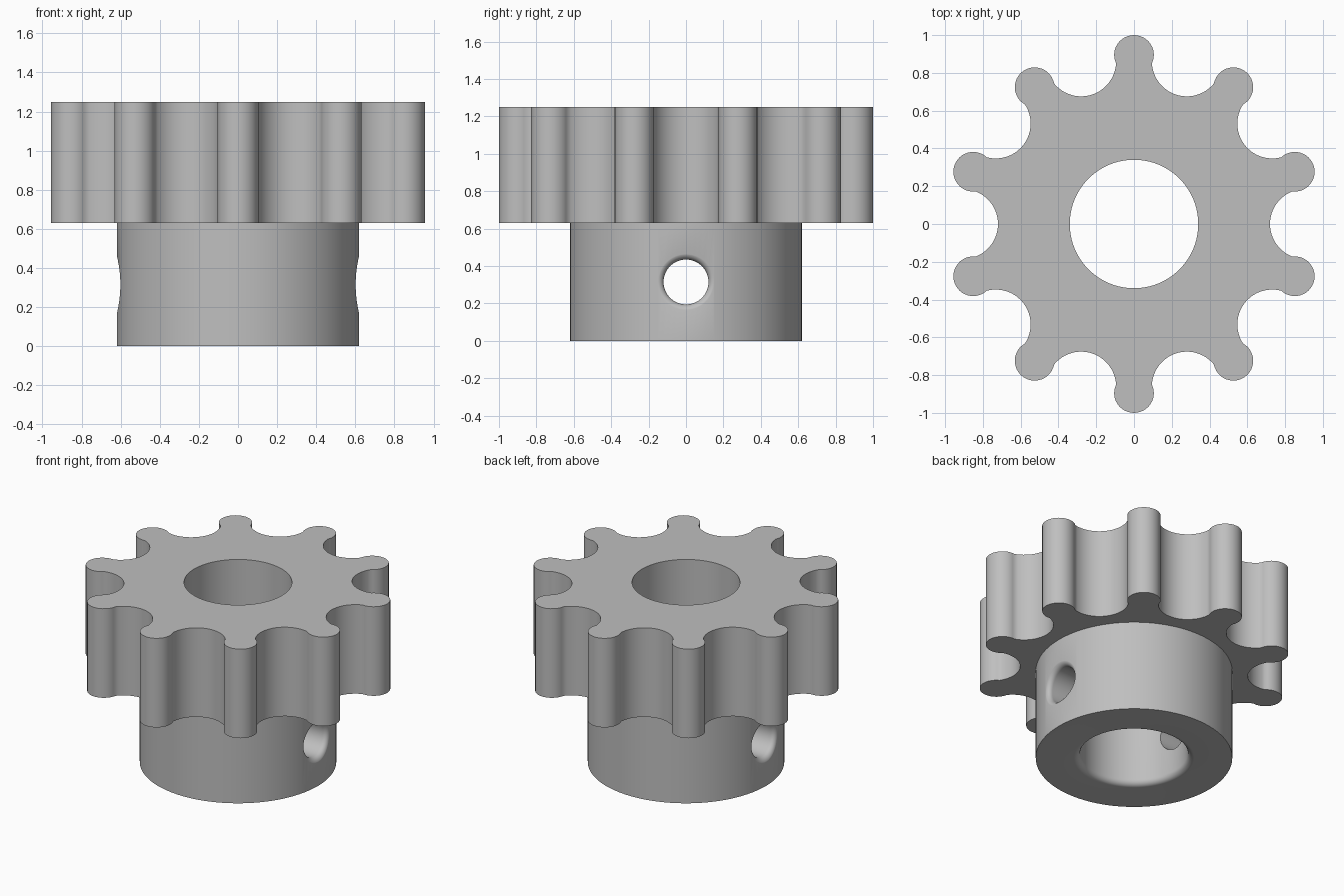
import bpy, bmesh, math
from mathutils import Vector

cube = bpy.data.objects.get("Cube")
if cube:
    bpy.data.objects.remove(cube, do_unlink=True)

TEETH, SEG = 10, 128
BORE, HUB, SPLIT, TOP = 0.34, 0.62, 0.63, 1.25
FILLET, PIN = 0.04, 0.12

steel = bpy.data.materials.new("plain grey")
steel.use_nodes = True
grey = (0.52, 0.52, 0.52, 1)
steel.diffuse_color = grey
steel.node_tree.nodes["Principled BSDF"].inputs["Base Color"].default_value = grey


def make(name, bm):
    bmesh.ops.recalc_face_normals(bm, faces=bm.faces)
    mesh = bpy.data.meshes.new(name)
    bm.to_mesh(mesh)
    bm.free()
    mesh.materials.append(steel)
    obj = bpy.data.objects.new(name, mesh)
    bpy.context.collection.objects.link(obj)
    return obj


def select(obj):
    bpy.ops.object.select_all(action='DESELECT')
    obj.select_set(True)
    bpy.context.view_layer.objects.active = obj


def smooth(obj):
    select(obj)
    bpy.ops.object.shade_smooth_by_angle(angle=math.radians(30))


def loft(bm, rings, closed):
    """Skin a list of rings; either join last to first or cap the ends."""
    loops = [[bm.verts.new(p) for p in ring] for ring in rings]
    pairs = list(zip(loops, loops[1:]))
    if closed:
        pairs.append((loops[-1], loops[0]))
    else:
        bm.faces.new(loops[0])
        bm.faces.new(loops[-1])
    for a, b in pairs:
        n = len(a)
        for i in range(n):
            j = (i + 1) % n
            bm.faces.new((a[i], a[j], b[j], b[i]))


def polar(radius, angle):
    return Vector((radius * math.cos(angle), radius * math.sin(angle)))


def circle(radius, n):
    return [polar(radius, math.tau * i / n) for i in range(n)]


# Toothed rim: round tips joined to round gaps
def gear_outline():
    half = math.pi / TEETH
    tip_r, gap_r = 0.105, 0.185
    tip, gap = Vector((0.895, 0)), polar(0.905, half)
    span = gap - tip
    d = span.length
    u = span / d
    a = (tip_r ** 2 - gap_r ** 2 + d * d) / (2 * d)
    h = math.sqrt(tip_r ** 2 - a * a)
    joint = tip + u * a + Vector((-u.y, u.x)) * h
    phi = math.atan2(joint.y, joint.x - tip.x)
    beta = (joint - gap).angle(-gap)
    points = []
    n = 24
    for k in range(TEETH):
        turn = math.pi / 2 + 2 * half * k
        arc = [tip + polar(tip_r, phi * (2 * i / n - 1)) for i in range(n)]
        arc += [gap + polar(gap_r, half + math.pi + beta * (1 - 2 * i / n))
                for i in range(n)]
        points += [polar(p.length, turn + math.atan2(p.y, p.x)) for p in arc]
    return points


bm = bmesh.new()
for outline in (gear_outline(), circle(BORE, SEG)):
    vs = [bm.verts.new((p.x, p.y, SPLIT)) for p in outline]
    for i in range(len(vs)):
        bm.edges.new((vs[i - 1], vs[i]))
bmesh.ops.triangle_fill(bm, use_beauty=True, edges=bm.edges[:])
result = bmesh.ops.extrude_face_region(bm, geom=bm.faces[:])
for v in result["geom"]:
    if isinstance(v, bmesh.types.BMVert):
        v.co.z = TOP
smooth(make("toothed_rim", bm))

# Hub: turned ring with a rounded lower bore edge
profile = [(HUB, 0), (HUB, SPLIT), (BORE, SPLIT)]
for i in range(9):
    t = math.pi / 2 * i / 8
    profile.append((BORE + FILLET * (1 - math.cos(t)), FILLET * (1 - math.sin(t))))
bm = bmesh.new()
loft(bm, [[(p.x, p.y, z) for p in circle(r, SEG)] for r, z in profile], True)
hub = make("hub", bm)


# Cross hole cutter: a tube that flares to follow the hub's curve
def hole_ring(radius, depth, side):
    return [(side * (math.sqrt(HUB ** 2 - p.x ** 2) - depth), p.x, SPLIT / 2 + p.y)
            for p in circle(radius, 64)]


steps = [(PIN + FILLET, -0.2)]
for i in range(9):
    t = math.pi / 2 * i / 8
    steps.append((PIN + FILLET * (1 - math.sin(t)),
                  FILLET * (1 - math.cos(t)) - 0.0015))
bm = bmesh.new()
loft(bm, [hole_ring(r, d, 1) for r, d in steps]
     + [hole_ring(r, d, -1) for r, d in reversed(steps)], False)
cutter = make("cross_hole_cutter", bm)
cutter.hide_render = True

cut = hub.modifiers.new("cross_hole", 'BOOLEAN')
cut.operation = 'DIFFERENCE'
cut.solver = 'EXACT'
cut.object = cutter
select(hub)
bpy.ops.object.modifier_apply(modifier=cut.name)
bpy.data.objects.remove(cutter, do_unlink=True)
smooth(hub)
